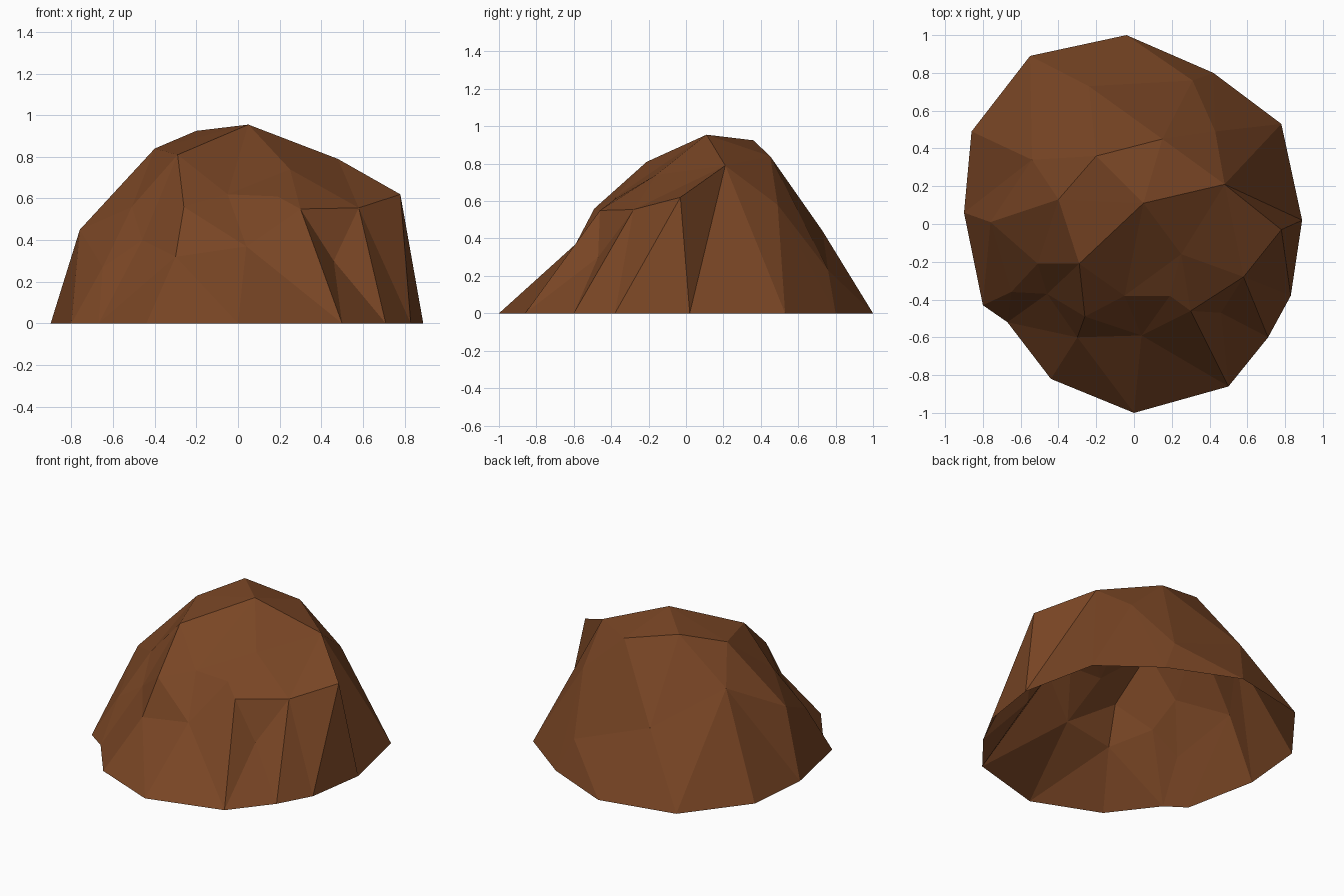
import bpy
from mathutils import Vector
from mathutils.geometry import delaunay_2d_cdt

if "Cube" in bpy.data.objects:
    bpy.data.objects.remove(bpy.data.objects["Cube"])

# Ground outline of the rock (x, y at z = 0)
base = [(-.04, 1), (-.55, .89), (-.86, .49), (-.90, .06), (-.80, -.43), (-.67, -.52),
        (-.44, -.82), (0, -1), (.50, -.86), (.71, -.60), (.83, -.38), (.89, .02),
        (.78, .53), (.42, .80)]

# Chiselled corners of the upper surface
peaks = dict(
    top=(.05, .11, .955), crown_back=(-.20, .36, .925), crown_right=(.15, .45, .84),
    crown_left=(-.40, .13, .84), brow=(-.29, -.21, .81), shoulder=(.48, .21, .79),
    ledge_right=(.78, -.03, .62), ledge_mid=(.58, -.28, .555), ledge_front=(.30, -.46, .55),
    slope=(.25, -.16, .74), side_left=(-.76, .01, .45), back_low=(.31, .76, .23),
    back_mid=(.43, .49, .58), back_left=(-.24, .73, .44), left_high=(-.54, .34, .64),
    rib=(-.26, -.49, .56), rib_foot=(-.30, -.60, .32), front_low=(.04, -.59, .37),
    front_a=(-.05, -.38, .62), front_b=(.19, -.38, .61), front_right=(.46, -.47, .30),
    dent_a=(-.51, -.21, .56), dent_b=(-.46, -.37, .40), dent_c=(-.65, -.36, .27))

# Sharp ridges that must appear as edges
ridges = [("crown_left", "crown_back", "crown_right"), ("top", "shoulder", "ledge_right",
          "ledge_mid", "ledge_front", "front_right"), ("top", "brow", "rib", "rib_foot")]

pts = [Vector((x, y, 0)) for x, y in base] + [Vector(p) for p in peaks.values()]
n = len(base)
index = {name: n + i for i, name in enumerate(peaks)}
edges = [(i, (i + 1) % n) for i in range(n)]
for r in ridges:
    edges += [(index[a], index[b]) for a, b in zip(r, r[1:])]

# Facet the surface between outline, corners and ridges
v2, _, faces, orig, _, _ = delaunay_2d_cdt([p.xy for p in pts], edges, [], 1, 1e-5)
verts = [pts[o[0]] for o in orig]
mesh = bpy.data.meshes.new("rock")
mesh.from_pydata(verts, [], faces)

brown = bpy.data.materials.new("brown stone")
brown.diffuse_color = (.19, .06, .018, 1)
brown.use_nodes = True
brown.node_tree.nodes["Principled BSDF"].inputs["Base Color"].default_value = brown.diffuse_color
mesh.materials.append(brown)
rock = bpy.data.objects.new("rock", mesh)
bpy.context.collection.objects.link(rock)
